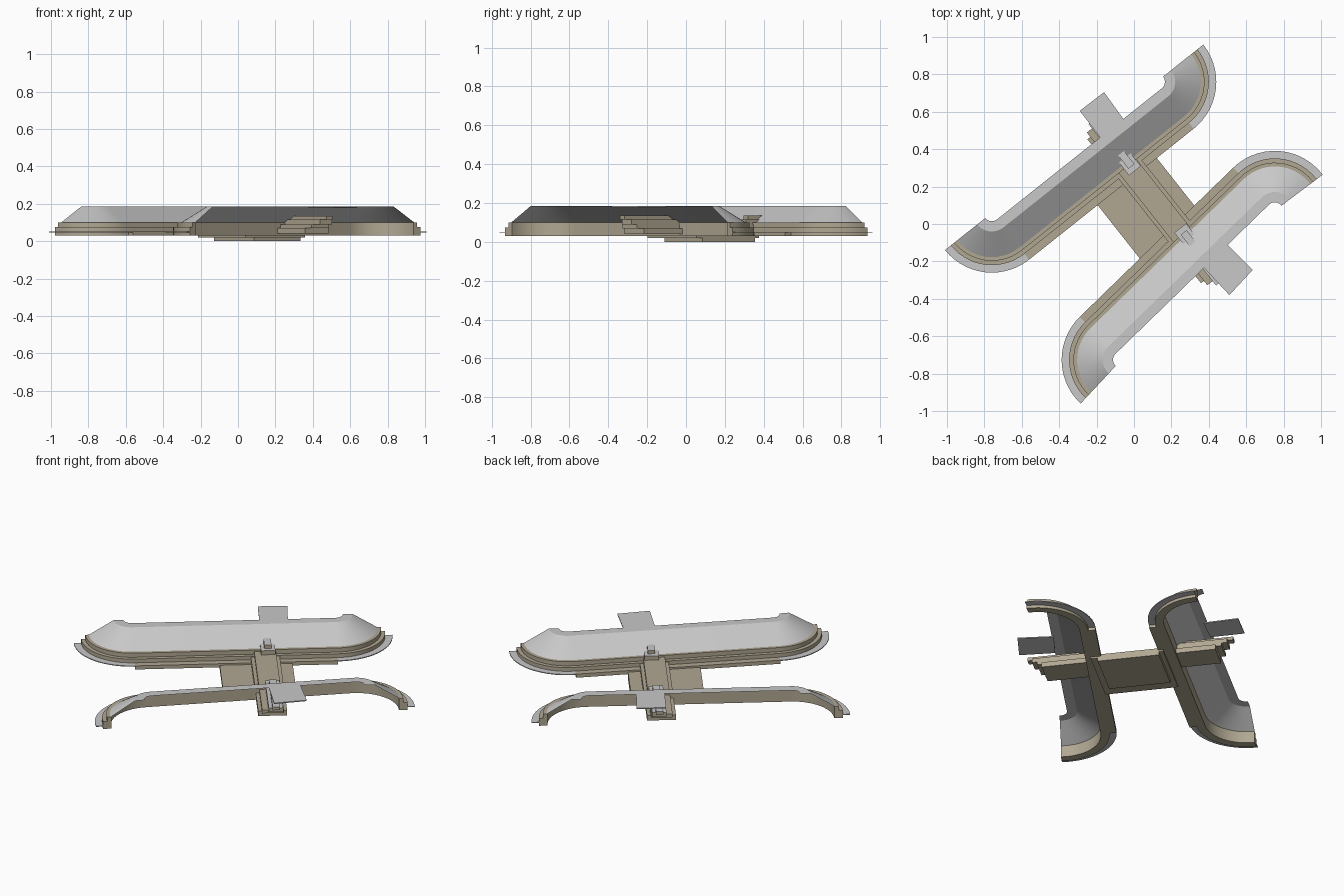
import bpy, bmesh, math
from mathutils import Vector

if "Cube" in bpy.data.objects:
    bpy.data.objects.remove(bpy.data.objects["Cube"], do_unlink=True)


def material(name, rgb):
    m = bpy.data.materials.new(name)
    m.use_nodes = True
    m.diffuse_color = (*rgb, 1)
    m.node_tree.nodes["Principled BSDF"].inputs["Base Color"].default_value = (*rgb, 1)
    return m


GREY = material("light grey", (0.58, 0.58, 0.58))
TAN = material("sand stone", (0.44, 0.39, 0.29))


def finish(name, bm, mats, smooth=False):
    me = bpy.data.meshes.new(name)
    bm.to_mesh(me)
    bm.free()
    ob = bpy.data.objects.new(name, me)
    bpy.context.collection.objects.link(ob)
    for m in mats:
        me.materials.append(m)
    if smooth:
        bpy.ops.object.select_all(action='DESELECT')
        ob.select_set(True)
        bpy.context.view_layer.objects.active = ob
        bpy.ops.object.shade_smooth_by_angle(angle=math.radians(25))
    return ob


def sweep(name, stations, profile, mat, closed=True):
    """Sweep an (offset, height) profile along (centre, angle) stations."""
    bm = bmesh.new()
    rings = [[bm.verts.new((c[0] + r * math.cos(a), c[1] + r * math.sin(a), z))
              for r, z in profile] for c, a in stations]
    n = len(profile)
    for p, q in zip(rings, rings[1:]):
        for i in range(n if closed else n - 1):
            j = (i + 1) % n
            bm.faces.new((p[i], p[j], q[j], q[i]))
    if closed:
        bm.faces.new(rings[0])
        bm.faces.new(rings[-1])
    bmesh.ops.recalc_face_normals(bm, faces=bm.faces)
    if not closed and sum(f.normal.z for f in bm.faces) < 0:
        bmesh.ops.reverse_faces(bm, faces=bm.faces)
    return finish(name, bm, [mat], True)


def prism(name, corners, z0, z1, mats, cap=False):
    """Vertical prism; with cap, upward faces take the second material."""
    bm = bmesh.new()
    face = bm.faces.new([bm.verts.new((x, y, z0)) for x, y in corners])
    top = bmesh.ops.extrude_face_region(bm, geom=[face])["geom"]
    for v in top:
        if isinstance(v, bmesh.types.BMVert):
            v.co.z = z1
    bmesh.ops.recalc_face_normals(bm, faces=bm.faces)
    if cap:
        for f in bm.faces:
            f.material_index = int(f.normal.z > 0.5)
    return finish(name, bm, mats)


# Crossing axes: U runs along the rear bank, E runs from rear bank to front bank
U = Vector((0.785, 0.62))
E = Vector((0.62, -0.785))


def rect(u0, u1, e0, e1):
    return [U * u + E * e for u, e in ((u0, e0), (u1, e0), (u1, e1), (u0, e1))]


SHELL = [(0.045, 0.185), (0.1, 0.185), (0.237, 0.1)]
STEPS = [(0.232, 0.03), (0.232, 0.1), (0.257, 0.1), (0.257, 0.075), (0.28, 0.075), (0.28, 0.03)]
FLANGE = [(0.27, 0.047), (0.27, 0.052), (0.32, 0.052), (0.32, 0.047)]
PAVING = [(0.24, 0.03), (0.24, 0.052), (0.32, 0.052), (0.32, 0.03)]


def bank(side, c1, c2, a1, mid, a2, seg=14):
    def arc(c, a, b):
        return [(c, math.radians(a + (b - a) * i / seg)) for i in range(seg + 1)]
    first, last = arc(c1, a1, mid), arc(c2, mid, a2)
    path = first + last
    sweep(side + "_sloped_roof", path, SHELL, GREY, closed=False)
    sweep(side + "_stepped_wall", path, STEPS, TAN)
    sweep(side + "_right_flange", first, FLANGE, GREY)
    sweep(side + "_left_flange", last, FLANGE, GREY)
    sweep(side + "_paving", [first[-1], last[0]], PAVING, TAN)


bank("rear", (0.12, 0.76), (-0.76, 0.06), 38.5, -51.5, -141.5)
bank("front", (0.753, 0.071), (-0.067, -0.726), 37, 134.2, 227)

# Landing plates behind the banks
prism("rear_landing", [(-0.29, 0.605), (-0.16, 0.705), (-0.045, 0.545), (-0.172, 0.452)],
      0.178, 0.184, [GREY])
prism("front_landing", [(0.373, -0.233), (0.493, -0.103), (0.635, -0.245), (0.51, -0.38)],
      0.178, 0.184, [GREY])

# Plaza floor and the slab under it
prism("plaza_floor", rect(-0.09, 0.314, -0.23, 0.18), 0.02, 0.042, [TAN])
prism("plaza_slab", rect(0.0, 0.314, -0.205, 0.14), 0.0, 0.02, [TAN])

# Stepped walkway crossing between the banks
for i, (half, z0, z1, e0, e1) in enumerate((
        (0.08, 0.04, 0.07, -0.51, 0.47),
        (0.06, 0.07, 0.09, -0.54, 0.5))):
    prism(f"walkway_level_{i + 1}", rect(0.165 - half, 0.165 + half, e0, e1), z0, z1, [TAN])

# Raised end blocks of the walkway
for end, spans in (("rear", ((-0.57, -0.22), (-0.6, -0.25))),
                   ("front", ((0.17, 0.53), (0.2, 0.56)))):
    for i, (e0, e1) in enumerate(spans):
        half = 0.04 - 0.02 * i
        prism(f"{end}_walkway_block_{i + 1}", rect(0.18 - half, 0.18 + half, e0, e1),
              0.09 + 0.025 * i, 0.115 + 0.02 * i, [TAN, GREY], cap=True)
